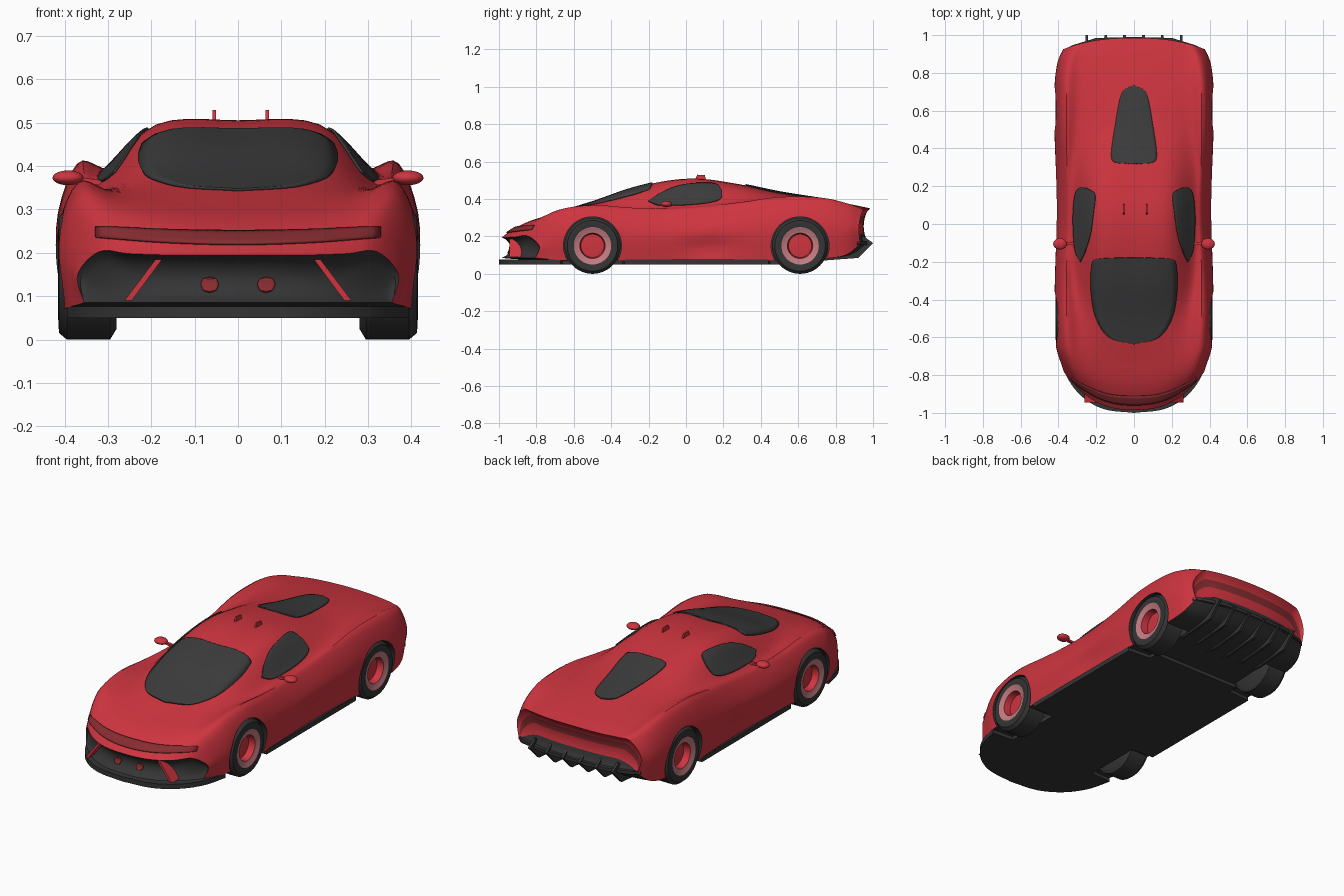
import bpy, bmesh, math
from mathutils import Vector, Matrix
from mathutils.bvhtree import BVHTree

if "Cube" in bpy.data.objects:
    bpy.data.objects.remove(bpy.data.objects["Cube"])


def material(name, r, g, b):
    m = bpy.data.materials.new(name)
    m.use_nodes = True
    m.diffuse_color = (r, g, b, 1)
    shader = next(n for n in m.node_tree.nodes if n.type == "BSDF_PRINCIPLED")
    shader.inputs["Base Color"].default_value = (r, g, b, 1)
    shader.inputs["Roughness"].default_value = 0.6
    return m


red = material("red paint", 0.62, 0.035, 0.05)
black = material("black trim", 0.035, 0.035, 0.035)
dark_red = material("dark red lamp", 0.24, 0.025, 0.03)
glass = material("dark glass", 0.045, 0.045, 0.045)
pink = material("pale rim", 0.55, 0.2, 0.22)


def finish(name, bm, mats, angle=35):
    """Turn a bmesh into a shaded object."""
    bmesh.ops.remove_doubles(bm, verts=bm.verts, dist=1e-5)
    bmesh.ops.recalc_face_normals(bm, faces=bm.faces)
    me = bpy.data.meshes.new(name)
    bm.to_mesh(me)
    bm.free()
    for m in mats:
        me.materials.append(m)
    ob = bpy.data.objects.new(name, me)
    bpy.context.collection.objects.link(ob)
    smooth(me, angle)
    return ob


def smooth(me, angle):
    me.polygons.foreach_set("use_smooth", [True] * len(me.polygons))
    me.set_sharp_from_angle(angle=math.radians(angle))


def spline(points, n):
    """Catmull-Rom curve through points of any dimension."""
    p = [Vector(q) for q in points]
    p = [2 * p[0] - p[1]] + p + [2 * p[-1] - p[-2]]
    out = []
    for a, b, c, d in zip(p, p[1:], p[2:], p[3:]):
        for k in range(n):
            t = k / n
            out.append(b + (c - a) * (t / 2) + (2 * a - 5 * b + 4 * c - d) * (t * t / 2)
                       + (3 * b - a - 3 * c + d) * (t ** 3 / 2))
    return out + [p[-2]]


def prism(name, outline, axis, lo, hi, mat):
    """Extrude a flat outline along an axis."""
    bm = bmesh.new()
    rings = []
    for h in (lo, hi):
        ring = []
        for q in outline:
            co = list(q)
            co.insert(axis, h)
            ring.append(bm.verts.new(co))
        rings.append(ring)
        bm.faces.new(ring)
    n = len(outline)
    for i in range(n):
        j = (i + 1) % n
        bm.faces.new((rings[0][i], rings[0][j], rings[1][j], rings[1][i]))
    return finish(name, bm, [mat])


# Body stations: y, bow, roof z, roof edge z, cabin x, cabin z, fender z, half width, sill z
stations = [
    (-.985, .2, .195, .195, .25, .198, .203, .37, .085),
    (-.93, .19, .235, .238, .25, .245, .26, .385, .08),
    (-.84, .16, .28, .285, .26, .295, .31, .405, .075),
    (-.7, .08, .322, .325, .28, .33, .345, .415, .07),
    (-.5, .02, .382, .375, .29, .345, .362, .42, .07),
    (-.3, 0, .45, .44, .31, .345, .348, .418, .07),
    (-.1, 0, .495, .485, .315, .362, .337, .412, .07),
    (.08, 0, .505, .495, .315, .375, .342, .41, .07),
    (.28, 0, .48, .465, .315, .385, .37, .413, .07),
    (.5, 0, .435, .42, .3, .393, .403, .42, .07),
    (.72, 0, .4, .393, .29, .388, .4, .42, .08),
    (.88, -.03, .372, .37, .28, .365, .37, .405, .1),
    (.985, -.06, .35, .348, .27, .346, .335, .375, .16)]


def section(s):
    """Top chain and underside chain of one body station."""
    y, bow, roof, edge, cx, cz, fz, w, sill = s
    half = [(w - .015, sill), (w, sill + (fz - sill) * .55), (w - .05, fz),
            (cx, cz), (cx * .6, edge)]
    chain = spline(half + [(0, roof)] + [(-x, z) for x, z in reversed(half)], 5)
    n = len(chain) - 1
    low = [Vector(((w - .015) * (1 - 2 * i / n), sill)) for i in range(n + 1)]

    def place(p, push=0):
        x, z = p
        # scooped lower door
        dent = .022 * math.exp(-((y - .12) / .14) ** 2 - ((z - .14) / .05) ** 2)
        yy = y + bow * abs(x / w) ** 2.5 + push
        return (x - math.copysign(dent * min(1, abs(x / w)) ** 8, x), yy, z)
    return chain, low, place


bm = bmesh.new()
rings, ends = [], []
for s in spline(stations, 6):
    chain, low, place = section(s)
    top = [bm.verts.new(place(p)) for p in chain]
    under = [top[0]] + [bm.verts.new(place(p)) for p in low[1:-1]] + [top[-1]]
    rings.append((top, under))
    ends.append((chain, low, place))
for a, b in zip(rings, rings[1:]):
    for part, mat in ((0, 0), (1, 1)):
        for i in range(len(a[part]) - 1):
            bm.faces.new((a[part][i], a[part][i + 1], b[part][i + 1],
                          b[part][i])).material_index = mat

# Recessed nose grille and tail panel close the two ends
ROWS = 10
nose_colours = [1] * ROWS
tail_colours = [0, 0, 2, 2, 0, 0, 0, 1, 1, 1]
for k, depth, colours in ((0, .045, nose_colours), (-1, -.035, tail_colours)):
    chain, low, place = ends[k]
    top, under = rings[k]
    n = len(top) - 1
    grid = [top]
    for r in range(1, ROWS):
        t = r / ROWS
        row = [top[0]]
        for i in range(1, n):
            push = depth * math.sin(math.pi * t) ** .6 * (1 - abs(2 * i / n - 1) ** 6)
            row.append(bm.verts.new(place(chain[i].lerp(low[i], t), push)))
        grid.append(row + [top[-1]])
    grid.append(under)
    for r in range(ROWS):
        for i in range(n):
            quad = (grid[r][i], grid[r][i + 1], grid[r + 1][i + 1], grid[r + 1][i])
            bm.faces.new(list(dict.fromkeys(quad))).material_index = colours[r]
body = finish("body", bm, [red, black, dark_red])

# Wheel arches
AXLES = {"front": -.5, "rear": .61}
cutters = []
for y in AXLES.values():
    for side in (1, -1):
        bm = bmesh.new()
        pose = Matrix.Translation((side * .38, y, .15)) @ Matrix.Rotation(math.pi / 2, 4, "Y")
        bmesh.ops.create_cone(bm, cap_ends=True, segments=48, radius1=.155, radius2=.155,
                              depth=.24, matrix=pose)
        cutter = finish("arch_cutter", bm, [black])
        cutter.hide_render = True
        cutters.append(cutter)
        cut = body.modifiers.new("arch", "BOOLEAN")
        cut.operation, cut.solver, cut.object = "DIFFERENCE", "EXACT", cutter
        cut.material_mode = "TRANSFER"
bpy.context.view_layer.update()
shaped = bpy.data.meshes.new_from_object(
    body.evaluated_get(bpy.context.evaluated_depsgraph_get()))
body.modifiers.clear()
body.data = shaped
for c in cutters:
    bpy.data.objects.remove(c)
smooth(shaped, 35)
bm = bmesh.new()
bm.from_mesh(shaped)
skin = BVHTree.FromBMesh(bm)
bm.free()


def patch(name, one, two, axis, sign, mat, rows=16):
    """Thin plate laid on the body between two outline chains."""
    bm = bmesh.new()
    aim = Vector((0, 0, 0))
    aim[axis] = -sign
    grid = []
    for a, b in zip(spline(one, 8), spline(two, 8)):
        row = []
        for r in range(rows + 1):
            start = list(a.lerp(b, r / rows))
            start.insert(axis, 5 * sign)
            hit, normal, _, _ = skin.ray_cast(Vector(start), aim)
            if hit is None:
                row.append(None)
                continue
            row.append(bm.verts.new(hit + normal * (.004 if normal.dot(aim) < 0 else -.004)))
        grid.append(row)
    for a, b in zip(grid, grid[1:]):
        for r in range(rows):
            quad = (a[r], a[r + 1], b[r + 1], b[r])
            if None not in quad:
                bm.faces.new(quad)
    bmesh.ops.dissolve_degenerate(bm, edges=bm.edges, dist=1e-5)
    ob = finish(name, bm, [mat])
    thick = ob.modifiers.new("thickness", "SOLIDIFY")
    thick.thickness, thick.offset = .006, 0


def mirrored(points):
    return [(-x, y) for x, y in points]


# Glass
screen = [(0, -.635), (.13, -.6), (.2, -.5), (.225, -.36), (.222, -.23), (.19, -.185), (0, -.178)]
patch("windscreen", screen, mirrored(screen), 2, 1, glass)
deck = [(0, .32), (.09, .323), (.12, .36), (.1, .52), (.065, .69), (0, .735)]
patch("rear_window", deck, mirrored(deck), 2, 1, glass)
sill = [(-.2, .385), (-.14, .364), (0, .366), (.12, .378), (.185, .4), (.192, .44)]
brow = [(-.2, .385), (-.14, .427), (-.04, .468), (.07, .482), (.16, .477), (.192, .44)]
for side, word in ((1, "left"), (-1, "right")):
    patch(word + "_side_window", sill, brow, 0, side, glass)

# Nose light bar and fog lamps
patch("front_light_bar", [(-.325, .234), (-.17, .222), (0, .217), (.17, .222), (.325, .234)],
      [(-.325, .258), (-.17, .25), (0, .247), (.17, .25), (.325, .258)], 1, -1, dark_red, 4)
for x in (.065, -.065):
    disc = [(x, .107), (x + .014, .112), (x + .02, .126), (x + .014, .14), (x, .145)]
    patch("fog_lamp", disc, [(2 * x - a, z) for a, z in disc], 1, -1, dark_red, 6)

# Grille struts
for s in (1, -1):
    prism("grille_strut", [(s * .175, .185), (s * .19, .185), (s * .262, .09), (s * .245, .09)],
          1, -.945, -.87, red)

# Flat floor with front splitter, notched around the wheels
edge = [tuple(p) for p in spline([(0, -1), (.16, -.98), (.28, -.91), (.36, -.8), (.395, -.67)], 5)]
edge += [(.27, -.66), (.27, -.34), (.405, -.33), (.405, .44), (.27, .45), (.27, .5)]
prism("floor", edge + mirrored(edge[1:])[::-1], 2, .05, .076, black)

# Diffuser fins and rear blade
for i in range(6):
    x = (i - 2.5) * .1
    prism("diffuser_fin", [(.52, .085), (.72, .07), (.92, .085), (1, .165), (.95, .2), (.8, .15)],
          0, x - .007, x + .007, black)
blade = [(0, .99), (.2, .985), (.33, .945), (.37, .92), (.36, .87), (0, .9)]
prism("rear_blade", blade + mirrored(blade[1:-1])[::-1], 2, .155, .172, black)

# Wheels: revolved profile of (x, radius, material of the next band)
profile = [(.28, 0, 0), (.28, .125, 0), (.295, .15, 0), (.395, .15, 0), (.413, .135, 0),
           (.415, .1, 1), (.412, .095, 1), (.406, .068, 2), (.37, .062, 2), (.375, 0, 2)]
SEGMENTS = 48
for end, y in AXLES.items():
    for side, word in ((1, "left"), (-1, "right")):
        bm = bmesh.new()
        hoops = []
        for x, r, _ in profile:
            turn = [2 * math.pi * k / SEGMENTS for k in range(SEGMENTS)]
            hoops.append([bm.verts.new((side * x, y + r * math.cos(t), .15 + r * math.sin(t)))
                          for t in turn])
        for a, b, (_, _, m) in zip(hoops, hoops[1:], profile):
            for k in range(SEGMENTS):
                j = (k + 1) % SEGMENTS
                bm.faces.new((a[k], a[j], b[j], b[k])).material_index = m
        bmesh.ops.dissolve_degenerate(bm, edges=bm.edges, dist=1e-5)
        finish(f"{end}_{word}_wheel", bm, [black, pink, red])

# Door mirrors
for side, word in ((1, "left"), (-1, "right")):
    bm = bmesh.new()
    pose = Matrix.Translation((side * .392, -.105, .373)) @ Matrix.Diagonal((.036, .03, .017, 1))
    bmesh.ops.create_uvsphere(bm, u_segments=20, v_segments=12, radius=1, matrix=pose)
    finish(word + "_mirror", bm, [red])
    prism(word + "_mirror_stalk", [(side * .31, .355), (side * .31, .367), (side * .39, .377),
                                   (side * .39, .365)], 1, -.11, -.095, red)

# Roof fins
for x in (-.055, .068):
    prism("roof_fin", [(.045, .495), (.06, .53), (.1, .528), (.11, .495)], 0, x - .004, x + .004, red)
